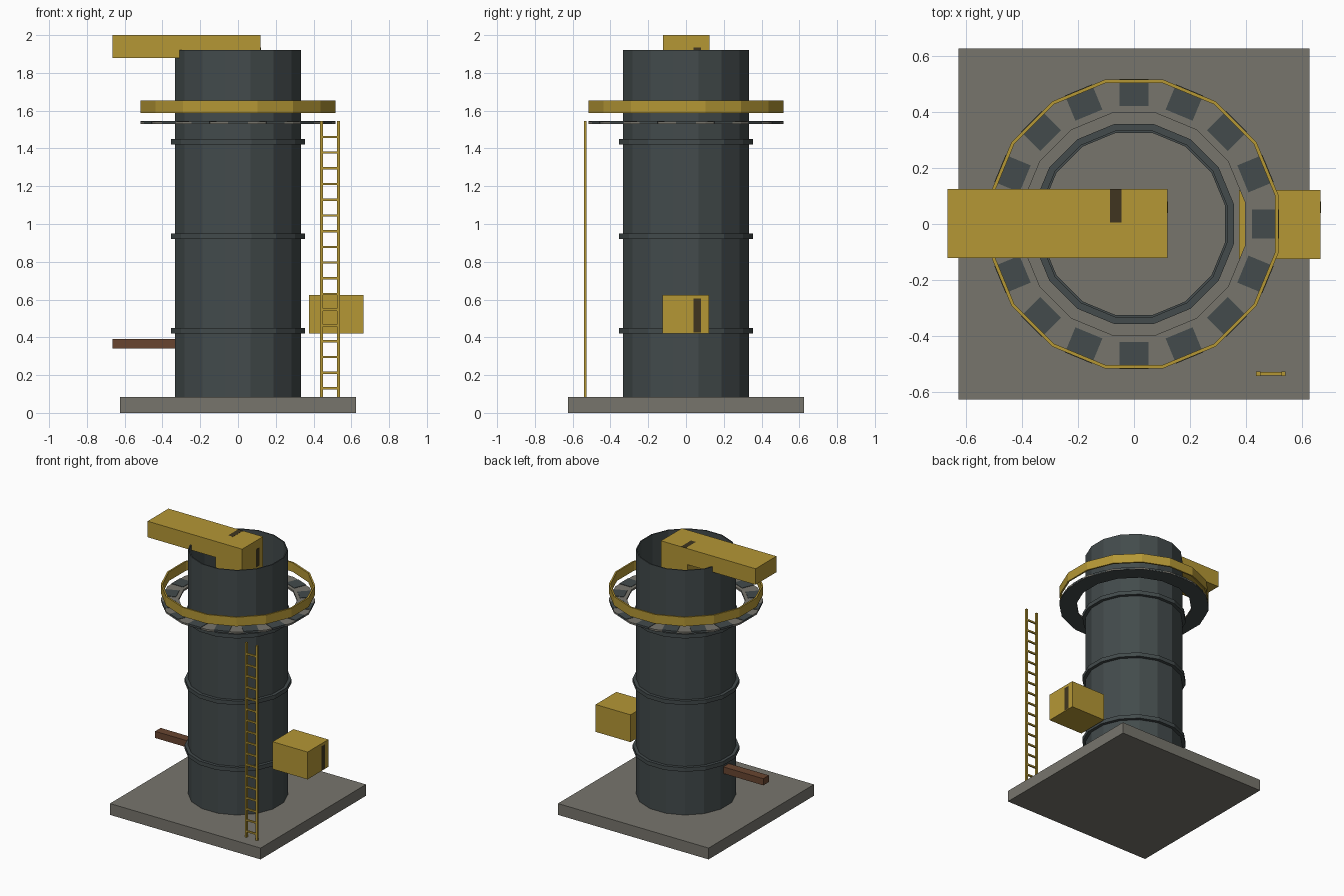
import bpy, math
from mathutils import Matrix, Vector

if "Cube" in bpy.data.objects:
    bpy.data.objects.remove(bpy.data.objects["Cube"], do_unlink=True)

SIDES = 16
STEP = 2 * math.pi / SIDES


def material(name, r, g, b):
    m = bpy.data.materials.new(name)
    m.use_nodes = True
    m.diffuse_color = (r, g, b, 1)
    m.node_tree.nodes["Principled BSDF"].inputs["Base Color"].default_value = (r, g, b, 1)
    return m


yellow = material("safety yellow", 0.46, 0.31, 0.036)
steel = material("dark steel", 0.056, 0.07, 0.072)
concrete = material("concrete grey", 0.185, 0.178, 0.152)
brown = material("rust brown", 0.14, 0.06, 0.03)
slot = material("slot black", 0.05, 0.036, 0.014)


def make(name, verts, faces, mats):
    mesh = bpy.data.meshes.new(name)
    mesh.from_pydata(verts, [], faces)
    for m in mats:
        mesh.materials.append(m)
    ob = bpy.data.objects.new(name, mesh)
    bpy.context.collection.objects.link(ob)
    return ob


def box(name, x, y, z, mat, turn=0.0):
    """Box from ranges, optionally turned about the tower axis."""
    rot = Matrix.Rotation(turn, 3, "Z")
    v = [rot @ Vector((a, b, c)) for a in x for b in y for c in z]
    f = [(0, 1, 3, 2), (4, 6, 7, 5), (0, 4, 5, 1), (2, 3, 7, 6), (0, 2, 6, 4), (1, 5, 7, 3)]
    return make(name, v, f, [mat])


def ring(name, inner, outer, z0, z1, *mats):
    """Faceted ring; inner and outer are distances to the flats."""
    profile = [(inner, z0), (outer, z0), (outer, z1), (inner, z1)]
    grow = 1 / math.cos(STEP / 2)
    verts, faces = [], []
    for i in range(SIDES):
        a = (i + 0.5) * STEP
        verts += [(r * grow * math.cos(a), r * grow * math.sin(a), z) for r, z in profile]
        j = (i + 1) % SIDES
        for k in range(4):
            n = (k + 1) % 4
            faces.append((i * 4 + k, j * 4 + k, j * 4 + n, i * 4 + n))
    return make(name, verts, faces, mats)


# Base slab and open tower shell with stiffening bands
box("base_slab", (-0.625, 0.625), (-0.625, 0.625), (0, 0.085), concrete)
ring("tower_shell", 0.325, 0.333, 0.08, 1.92, steel)
for i in range(3):
    z = 0.435 + 0.5 * i
    ring(f"stiffening_band_{i + 1}", 0.33, 0.356, z - 0.015, z + 0.015, steel)

# Walkway with dark underside and grating plates, and its guard rail
walkway = ring("walkway", 0.395, 0.515, 1.53, 1.543, concrete, steel)
for p in walkway.data.polygons:
    p.material_index = 1 if p.normal.z < -0.5 else 0
for i in range(SIDES):
    box(f"grating_plate_{i + 1}", (0.42, 0.517), (-0.052, 0.052), (1.532, 1.546), steel, i * STEP)
ring("guard_rail", 0.503, 0.515, 1.587, 1.655, yellow)

# Overhead duct with its drop into the tower
box("top_duct", (-0.665, 0.12), (-0.122, 0.125), (1.88, 2.0), yellow)
box("duct_drop", (-0.1, 0.12), (-0.122, 0.125), (1.65, 1.88), yellow)
box("duct_top_slot", (-0.085, -0.045), (0.005, 0.125), (1.997, 2.0005), slot)
box("duct_end_slot", (0.117, 0.121), (0.04, 0.08), (1.8, 1.935), slot)

# Side unit and outlet beam
box("side_unit", (0.375, 0.665), (-0.125, 0.122), (0.42, 0.625), yellow)
box("side_unit_slot", (0.662, 0.6655), (0.04, 0.08), (0.425, 0.605), slot)
box("outlet_beam", (-0.665, -0.32), (-0.033, 0.033), (0.34, 0.39), brown)

# Ladder
for side, x in (("right", 0.435), ("left", 0.525)):
    box(f"ladder_rail_{side}", (x, x + 0.015), (-0.541, -0.526), (0.085, 1.545), yellow)
for i in range(17):
    z = 0.13 + 0.0832 * i
    box(f"ladder_rung_{i + 1}", (0.445, 0.53), (-0.539, -0.528), (z - 0.006, z + 0.006), yellow)
